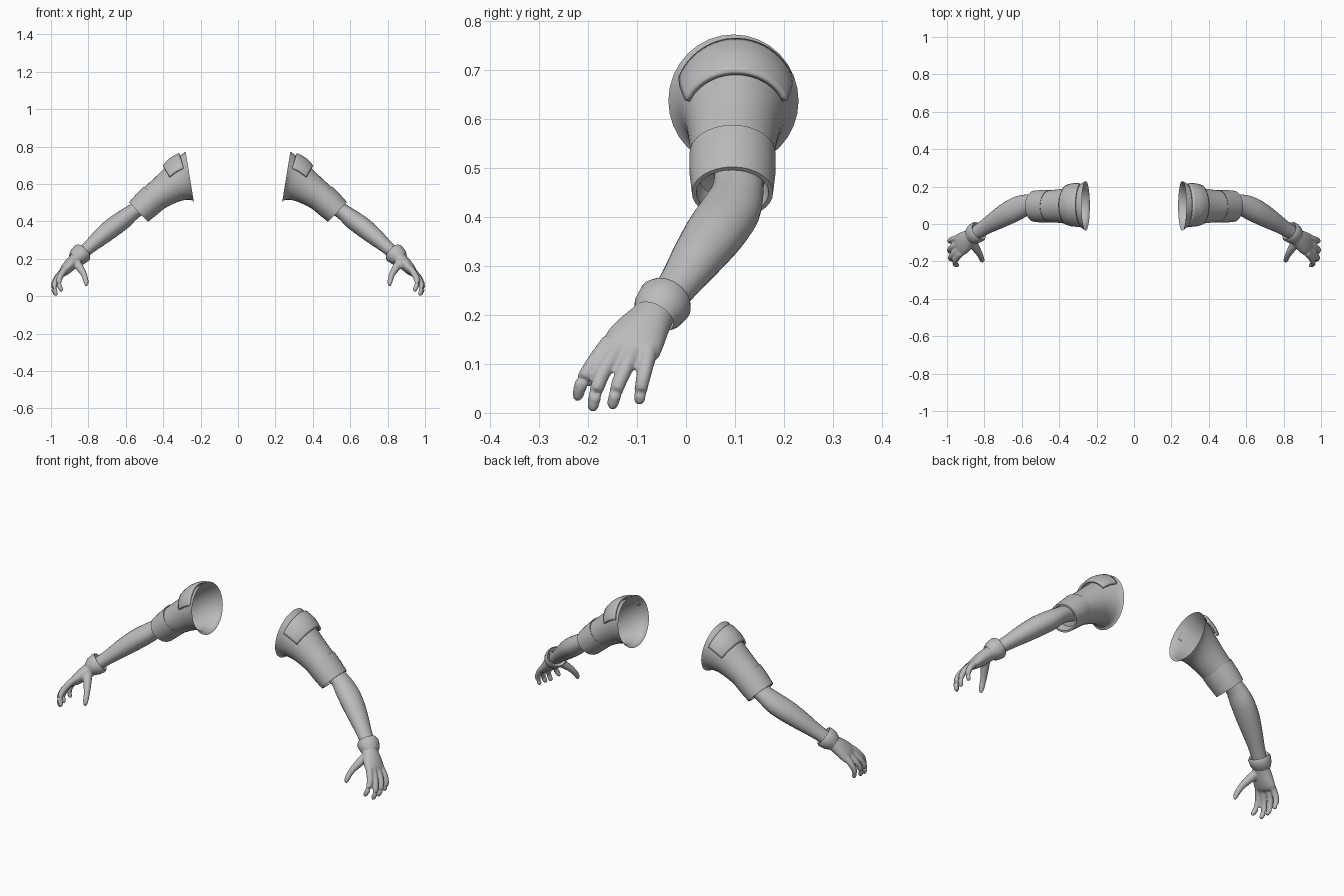
import bpy, bmesh, math
from mathutils import Vector

if "Cube" in bpy.data.objects:
    bpy.data.objects.remove(bpy.data.objects["Cube"])

grey = bpy.data.materials.new("plain_grey")
grey.diffuse_color = (0.5, 0.5, 0.5, 1)
grey.use_nodes = True
grey.node_tree.nodes["Principled BSDF"].inputs["Base Color"].default_value = grey.diffuse_color


def catmull(a, b, c, d, t):
    return 0.5 * (2*b + (c - a)*t + (2*a - 5*b + 4*c - d)*t*t + (3*b - a - 3*c + d)*t**3)


def refine(secs, steps):
    """Smoothly interpolate sections (centre, side radius, up radius, normal)."""
    if steps < 2:
        return secs
    out = []
    for i in range(len(secs) - 1):
        q = [secs[max(i-1, 0)], secs[i], secs[i+1], secs[min(i+2, len(secs)-1)]]
        for s in range(steps):
            out.append(tuple(catmull(*[k[j] for k in q], s / steps) for j in range(4)))
    return out + [secs[-1]]


def loft(bm, secs, n=24, steps=3, caps=False, arc=None):
    """Skin elliptical sections; arc gives a half angle for an open strip over the top."""
    pts = [Vector(s[0]) for s in secs]
    full = []
    for i, s in enumerate(secs):
        nrm = Vector(s[3]) if len(s) > 3 else pts[min(i+1, len(pts)-1)] - pts[max(i-1, 0)]
        full.append((pts[i], s[1], s[2], nrm.normalized()))
    rings = []
    for c, ru, rw, nrm in refine(full, steps):
        nrm = nrm.normalized()
        u = Vector((0, 1, 0))
        u = (u - nrm * u.dot(nrm)).normalized()
        w = u.cross(nrm)
        if w.z < 0:
            w = -w
        ring = []
        for k in range(n):
            a = 2*math.pi*k/n if arc is None else -arc + 2*arc*k/(n-1)
            ring.append(bm.verts.new(c + u*ru*math.sin(a) + w*rw*math.cos(a)))
        rings.append(ring)
    for r, q in zip(rings, rings[1:]):
        for k in range(n if arc is None else n - 1):
            m = (k + 1) % n
            bm.faces.new((r[k], r[m], q[m], q[k]))
    if caps:
        bm.faces.new(rings[0])
        bm.faces.new(rings[-1])


def finish(name, bm, thick=0, remesh=0, angle=40):
    bmesh.ops.recalc_face_normals(bm, faces=bm.faces)
    me = bpy.data.meshes.new(name)
    bm.to_mesh(me)
    bm.free()
    me.materials.append(grey)
    ob = bpy.data.objects.new(name, me)
    bpy.context.collection.objects.link(ob)
    bpy.ops.object.select_all(action='DESELECT')
    ob.select_set(True)
    bpy.context.view_layer.objects.active = ob
    bpy.ops.object.shade_smooth_by_angle(angle=math.radians(angle))
    if thick:
        m = ob.modifiers.new("thickness", 'SOLIDIFY')
        m.thickness, m.offset = thick, 0
    if remesh:
        m = ob.modifiers.new("blend", 'REMESH')
        m.mode, m.voxel_size, m.use_smooth_shade = 'VOXEL', remesh, True
        m = ob.modifiers.new("soften", 'SMOOTH')
        m.factor, m.iterations = 0.5, 5
    ob.modifiers.new("both_sides", 'MIRROR').use_mirror_merge = False
    return ob


# Upper sleeve, open and flared at the shoulder
bm = bmesh.new()
loft(bm, [((.258, .097, .638), .133, .137, (.98, 0, -.16)),
          ((.285, .099, .628), .116, .120, (.95, 0, -.30)),
          ((.34, .098, .60), .100, .100, (.86, 0, -.50)),
          ((.40, .096, .56), .090, .085, (.80, 0, -.60)),
          ((.47, .095, .51), .083, .075, (.75, 0, -.66))], n=32)
finish("upper_sleeve", bm)

# Shoulder pad, a thick strip across the top of the sleeve
bm = bmesh.new()
loft(bm, [((.277, .102, .638), .121, .128, (.96, 0, -.28)),
          ((.312, .102, .622), .118, .122, (.91, 0, -.41)),
          ((.345, .102, .603), .107, .106, (.86, 0, -.50))],
     n=24, arc=math.radians(68))
finish("shoulder_pad", bm, thick=.012)

# Sleeve cuff with turned-in ends
axis = (.72, 0, -.69)
bm = bmesh.new()
loft(bm, [((.452, .095, .525), .076, .070, axis),
          ((.447, .095, .530), .088, .081, axis),
          ((.490, .095, .490), .088, .078, axis),
          ((.532, .095, .450), .083, .073, axis),
          ((.532, .095, .450), .074, .064, axis),
          ((.500, .095, .480), .068, .058, axis),
          ((.495, .095, .485), .020, .020, axis)], n=32, steps=1)
finish("sleeve_cuff", bm)

# Forearm
bm = bmesh.new()
loft(bm, [((.49, .108, .495), .050, .045),
          ((.555, .106, .455), .053, .042),
          ((.61, .090, .412), .062, .050),
          ((.67, .060, .368), .062, .052),
          ((.735, .022, .315), .053, .046),
          ((.79, -.012, .267), .043, .037),
          ((.85, -.050, .215), .036, .032)], caps=True)
finish("forearm", bm)

# Glove cuff, flared toward the forearm
axis = (.66, -.43, -.62)
bm = bmesh.new()
loft(bm, [((.838, -.042, .229), .036, .034, axis),
          ((.828, -.036, .237), .050, .050, axis),
          ((.836, -.042, .229), .057, .056, axis),
          ((.858, -.056, .210), .054, .051, axis),
          ((.874, -.066, .196), .044, .038, axis)], n=28, steps=1)
finish("glove_cuff", bm)

# Glove: palm, thumb and four curved fingers blended together
bm = bmesh.new()
loft(bm, [((.845, -.055, .215), .040, .036),
          ((.875, -.073, .190), .046, .036),
          ((.905, -.096, .160), .058, .033),
          ((.930, -.112, .133), .062, .026),
          ((.942, -.118, .118), .055, .016)], caps=True)
fingers = [[(.925, -.155, .145), (.953, -.190, .100), (.957, -.213, .062), (.945, -.221, .034)],
           [(.930, -.132, .138), (.968, -.164, .093), (.982, -.183, .047), (.974, -.190, .012)],
           [(.932, -.102, .136), (.972, -.123, .093), (.987, -.142, .048), (.979, -.150, .016)],
           [(.928, -.074, .140), (.966, -.081, .100), (.984, -.090, .060), (.977, -.095, .026)]]
for f in fingers:
    tip = Vector(f[3]) + (Vector(f[3]) - Vector(f[2])).normalized() * .010
    loft(bm, [(f[0], .019, .019), (f[1], .0165, .0165), (f[2], .0145, .0145),
              (f[3], .0115, .0115), (tip, .005, .005)], n=12, caps=True)
loft(bm, [((.873, -.085, .190), .026, .026), ((.846, -.128, .153), .022, .022),
          ((.823, -.165, .115), .0165, .0165), ((.813, -.190, .080), .014, .014),
          ((.811, -.198, .062), .010, .010), ((.811, -.201, .055), .005, .005)], n=12, caps=True)
finish("glove", bm, remesh=.005)
